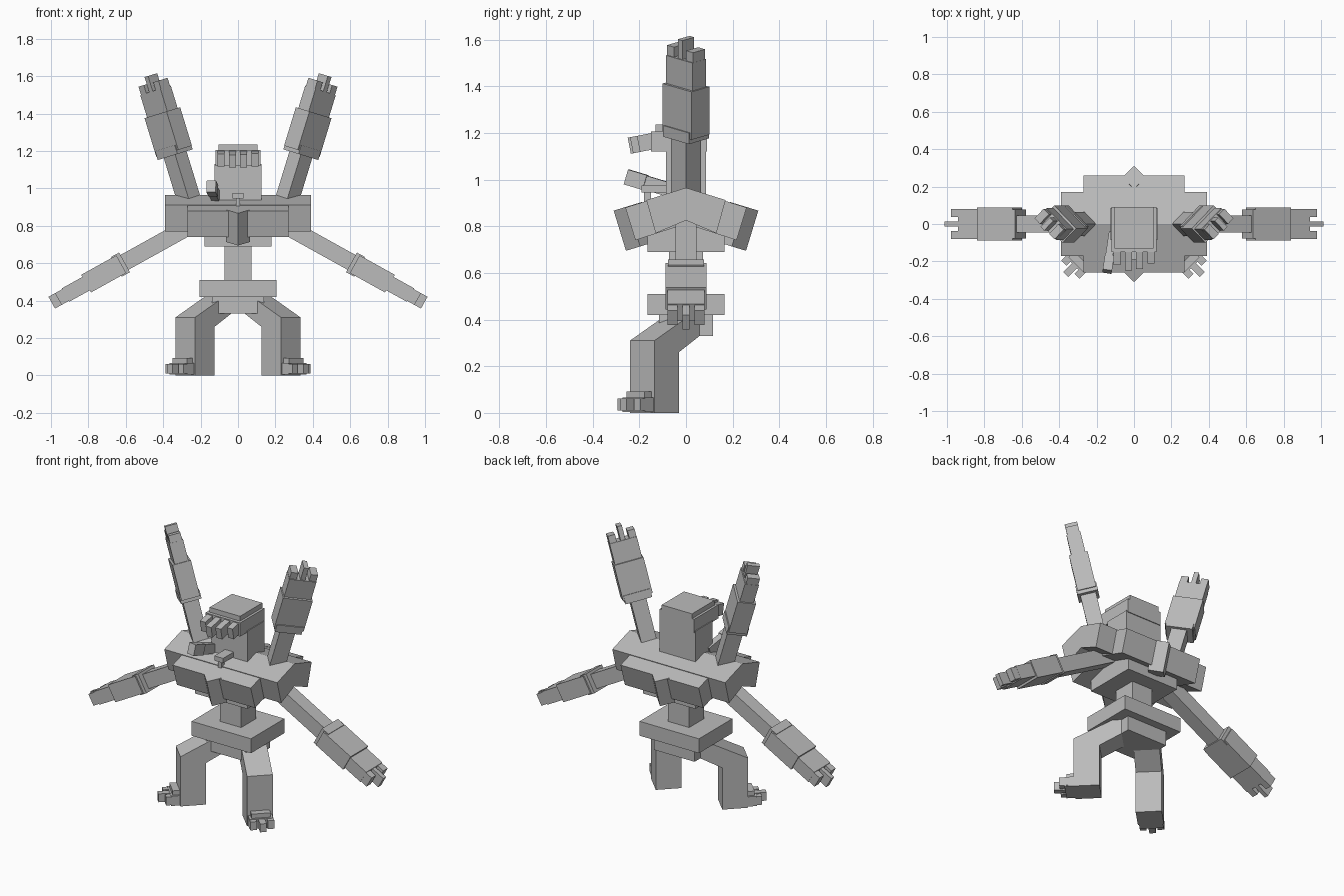
import bpy, bmesh, math
from mathutils import Vector, Matrix

if "Cube" in bpy.data.objects:
    bpy.data.objects.remove(bpy.data.objects["Cube"])

stone = bpy.data.materials.new("stone_grey")
stone.diffuse_color = (0.5, 0.5, 0.5, 1)
stone.use_nodes = True
stone.node_tree.nodes["Principled BSDF"].inputs["Base Color"].default_value = stone.diffuse_color


def finish(name, bm):
    bmesh.ops.recalc_face_normals(bm, faces=bm.faces)
    me = bpy.data.meshes.new(name)
    bm.to_mesh(me)
    bm.free()
    me.materials.append(stone)
    ob = bpy.data.objects.new(name, me)
    bpy.context.collection.objects.link(ob)
    return ob


def frame(origin, a, b, c):
    """Matrix with local axes a, b, c at origin."""
    m = Matrix((a, b, c)).transposed().to_4x4()
    m.translation = origin
    return m


def box(name, lo, hi, m=Matrix()):
    bm = bmesh.new()
    lo, hi = Vector(lo), Vector(hi)
    size = hi - lo
    bmesh.ops.create_cube(bm, size=1, matrix=m @ Matrix.Translation((lo + hi) / 2)
                          @ Matrix.Diagonal((*size, 1)))
    return finish(name, bm)


def prism(name, pts, lo, hi, m=Matrix()):
    """Outline in local x/z, extruded along local y from lo to hi."""
    bm = bmesh.new()
    f = bm.faces.new([bm.verts.new((x, lo, z)) for x, z in pts])
    r = bmesh.ops.extrude_face_region(bm, geom=[f])
    bmesh.ops.translate(bm, vec=(0, hi - lo, 0),
                        verts=[v for v in r["geom"] if isinstance(v, bmesh.types.BMVert)])
    bm.transform(m)
    return finish(name, bm)


# Pelvis, waist and belly
box("hips", (-.14, -.115, .33), (.14, .115, .42))
box("pelvis", (-.205, -.165, .42), (.205, .165, .51))
box("waist", (-.073, -.073, .5), (.073, .073, .72))
box("belly", (-.18, -.165, .69), (.18, .165, .8))

# Chevron-shaped chest and shoulder slabs, extruded along x
across = frame(Vector(), Vector((0, 1, 0)), Vector((1, 0, 0)), Vector((0, 0, 1)))
prism("chest", [(-.26, .88), (0, .96), (.26, .88), (.217, .74), (0, .81), (-.217, .74)],
      -.27, .27, across)
prism("shoulders", [(-.17, .912), (0, .965), (.17, .912), (.13, .77), (0, .825), (-.13, .77)],
      -.39, .39, across)

# Pointed prows on the chest, front and back
for s, side in ((-1, "front"), (1, "back")):
    tilt = Matrix.Translation((0, s * .26, .88)) @ Matrix.Rotation(-s * math.radians(17), 4, 'X')
    box(side + "_prow", (-.045, -.045, -.178), (.045, .045, .002),
        tilt @ Matrix.Translation((0, -s * .012, 0)) @ Matrix.Rotation(math.pi / 4, 4, 'Z'))

# Head with overhanging brow and a fringe of blocks
box("head", (-.125, -.085, .92), (.125, .085, 1.13))
box("brow", (-.12, -.15, 1.12), (.12, .09, 1.205))
box("crown", (-.105, -.13, 1.2), (.105, .09, 1.235))
for i, reach in enumerate((.215, .245, .235, .205)):
    x = -.09 + i * .06
    slope = Matrix.Translation((x, -.14, 1.165)) @ Matrix.Rotation(math.radians(11), 4, 'X')
    box("fringe_block", (-.019, .14 - reach, -.035), (.019, .02, .035), slope)

# Side horn and chin peg
d = Vector((-.03, -.2, .06)).normalized()
w = d.cross(Vector((0, 0, 1))).normalized()
horn = frame(Vector((-.115, -.05, .95)), d, w, d.cross(w))
box("horn", (0, -.02, -.03), (.14, .02, .03), horn)
box("horn_tip", (.13, -.027, -.033), (.215, .023, .033), horn)
box("chin_peg", (-.012, -.18, .9), (.012, -.15, .95))
box("chin_bar", (-.03, -.19, .945), (.03, -.085, .975))


def arm(name, start, d, w, elbow):
    """Arm along d, with the flat hand wide along w."""
    m = frame(start, d, w, d.cross(w))

    def part(label, t0, t1, half_w, half_t, mid=0):
        box(name + label, (t0, mid - half_w, -half_t), (t1, mid + half_w, half_t), m)
    part("_upper", 0, elbow + .02, .045, .045)
    part("_cuff", elbow - .02, elbow + .03, .078, .06)
    part("_forearm", elbow, elbow + .215, .087, .054)
    part("_hand", elbow + .2, elbow + .34, .08, .041)
    for mid, reach, half in ((-.058, .385, .021), (0, .425, .014), (.058, .385, .021)):
        part("_finger", elbow + .33, elbow + reach, half, .036, mid)


for s, side in ((-1, "left"), (1, "right")):
    # Lower and raised arms
    a = math.radians(29)
    arm(side + "_low_arm", Vector((s * .2, 0, .83)),
        Vector((s * math.cos(a), 0, -math.sin(a))), Vector((0, 1, 0)), .485)
    a = math.radians(17)
    d = Vector((s * math.sin(a), 0, math.cos(a)))
    w = Matrix.Rotation(-s * math.pi / 4, 3, d) @ Vector((0, 1, 0))
    arm(side + "_raised_arm", Vector((s * .235, 0, .85)), d, w, .365)

    # Leg and foot, turned outward
    r = math.sqrt(.5)
    m = frame(Vector((s * .23, -.135, 0)), Vector((s * r, -r, 0)),
              Vector((r, s * r, 0)), Vector((0, 0, 1)))
    prism(side + "_leg", [(.074, 0), (.074, .31), (-.126, .41), (-.2, .445),
                          (-.2, .33), (-.074, .26), (-.074, 0)], -.074, .074, m)
    box(side + "_foot", (0, -.068, .004), (.125, .068, .065), m)
    box(side + "_instep", (0, -.055, .06), (.115, .055, .092), m)
    for mid, reach in ((-.05, .155), (0, .19), (.05, .155)):
        box(side + "_toe", (.1, mid - .019, .01), (reach, mid + .019, .062), m)
